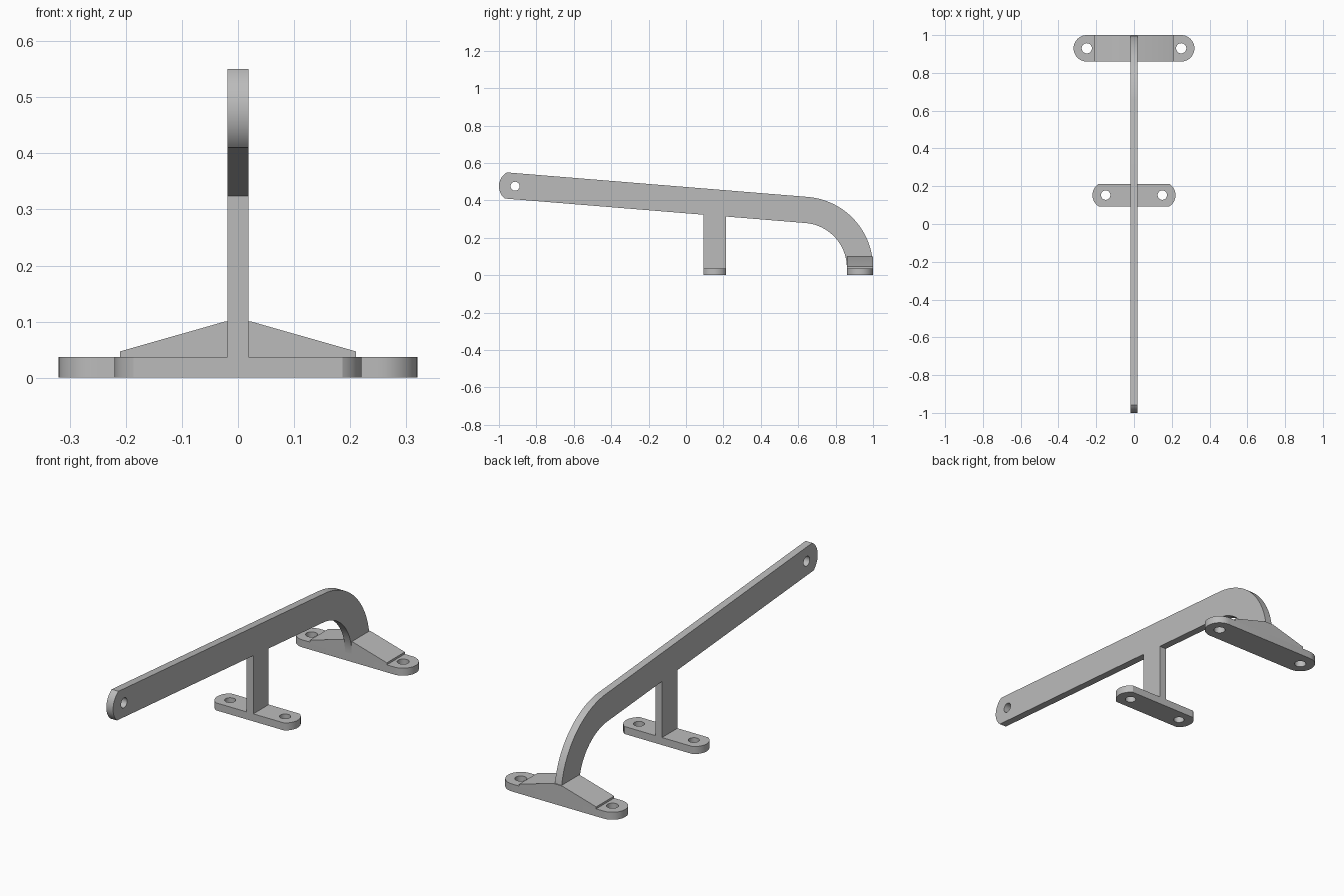
import bpy
import bmesh
from math import asin, atan, cos, pi, radians, sin
from mathutils import Vector

cube = bpy.data.objects.get("Cube")
if cube:
    bpy.data.objects.remove(cube, do_unlink=True)

grey = bpy.data.materials.new("plain_grey")
grey.use_nodes = True
colour = (0.5, 0.5, 0.5, 1)
grey.diffuse_color = colour
grey.node_tree.nodes["Principled BSDF"].inputs["Base Color"].default_value = colour

# Each plane maps two profile coordinates and a depth to 3D
PLANES = {
    "yz": lambda a, b, d: Vector((d, a, b)),
    "xz": lambda a, b, d: Vector((a, d, b)),
    "xy": lambda a, b, d: Vector((a, b, d)),
}


def arc(ca, cb, r, start, end, steps=20):
    angles = [start + (end - start) * i / steps for i in range(steps + 1)]
    return [(ca + r * cos(t), cb + r * sin(t)) for t in angles]


def hole(ca, cb, r, steps=32):
    return arc(ca, cb, r, 0, 2 * pi, steps)[:-1]


def plate(name, plane, low, high, outline, holes=()):
    """Extrude a flat outline, with optional round holes, between two depths."""
    place = PLANES[plane]
    bm = bmesh.new()
    edges = []
    for loop in (outline, *holes):
        verts = [bm.verts.new(place(a, b, low)) for a, b in loop]
        edges += [bm.edges.new((v, verts[i - 1])) for i, v in enumerate(verts)]
    bmesh.ops.triangle_fill(bm, edges=edges, use_beauty=True)
    grown = bmesh.ops.extrude_face_region(bm, geom=bm.faces[:], use_keep_orig=True)
    moved = [g for g in grown["geom"] if isinstance(g, bmesh.types.BMVert)]
    bmesh.ops.translate(bm, verts=moved, vec=place(0, 0, high - low))
    bmesh.ops.recalc_face_normals(bm, faces=bm.faces[:])
    mesh = bpy.data.meshes.new(name)
    bm.to_mesh(mesh)
    bm.free()
    mesh.materials.append(grey)
    obj = bpy.data.objects.new(name, mesh)
    bpy.context.collection.objects.link(obj)
    bpy.ops.object.select_all(action="DESELECT")
    obj.select_set(True)
    bpy.context.view_layer.objects.active = obj
    bpy.ops.object.shade_smooth_by_angle(angle=radians(30))
    return obj


def foot(name, y, half_width, hole_x, end_radius, hole_radius):
    """Bar with rounded ends, each end centred on a screw hole."""
    sweep = asin(half_width / end_radius)
    outline = arc(hole_x, y, end_radius, -sweep, sweep)
    outline += arc(-hole_x, y, end_radius, pi - sweep, pi + sweep)
    holes = [hole(s * hole_x, y, hole_radius) for s in (-1, 1)]
    plate(name, "xy", 0, FOOT_TOP, outline, holes)


FOOT_TOP = 0.037
HALF_THICK = 0.0185

# Sloping arm: rounded front end, straight run, then a bend down to the rear foot
tip_y, tip_z, tip_r, half_h = -0.914, 0.476, 0.086, 0.07
bend_y, bend_z, outer_r, inner_r = 0.62, 0.04, 0.38, 0.24
slope = atan(0.081)
sweep = asin(half_h / tip_r)
outline = arc(tip_y, tip_z, tip_r, pi - slope - sweep, pi - slope + sweep)
outline += arc(bend_y, bend_z, inner_r, pi / 2 - slope, 0, 28)
outline += arc(bend_y, bend_z, outer_r, 0, pi / 2 - slope, 28)
plate("arm", "yz", -HALF_THICK, HALF_THICK, outline, [hole(tip_y, tip_z, 0.024)])

# Upright post under the arm
plate("front_post", "yz", -HALF_THICK, HALF_THICK,
      [(0.093, 0.02), (0.213, 0.02), (0.213, 0.36), (0.093, 0.36)])

# Screw-down feet
foot("front_foot", 0.153, 0.06, 0.15, 0.07, 0.025)
foot("rear_foot", 0.93, 0.07, 0.25, 0.07, 0.027)

# Sloped gusset on the rear foot
gusset = [(0.21, 0.03), (0.21, 0.047), (0.024, 0.1)]
plate("rear_gusset", "xz", 0.86, 1.0, gusset + [(-x, z) for x, z in reversed(gusset)])
